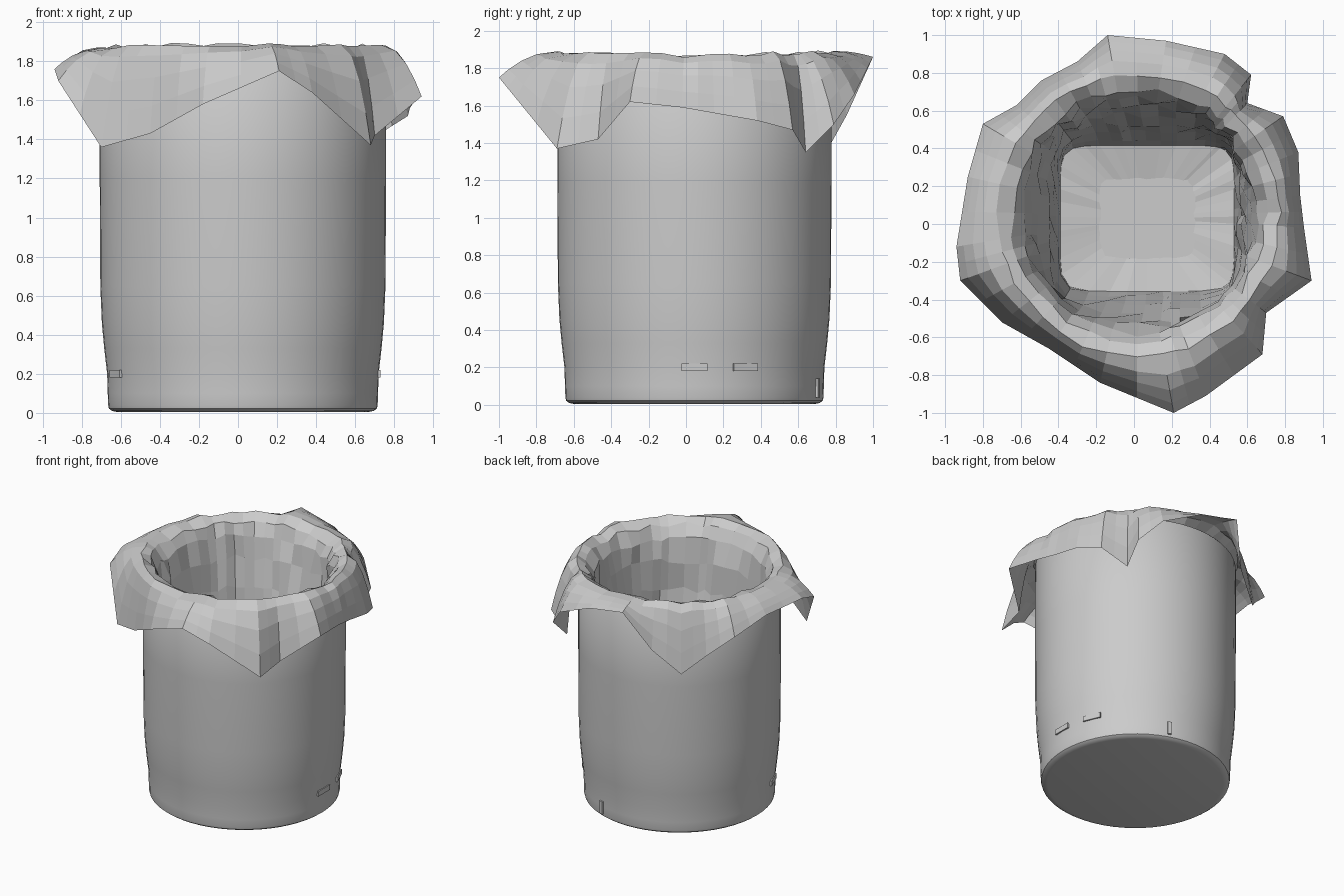
import bpy, bmesh, math, random
from mathutils import Vector

if "Cube" in bpy.data.objects:
    bpy.data.objects.remove(bpy.data.objects["Cube"])

random.seed(4)
CX, CY = 0.025, 0.045          # bin axis


def make_object(name, bm):
    bmesh.ops.recalc_face_normals(bm, faces=bm.faces)
    mesh = bpy.data.meshes.new(name)
    bm.to_mesh(mesh)
    bm.free()
    ob = bpy.data.objects.new(name, mesh)
    bpy.context.collection.objects.link(ob)
    return ob


def loft(name, rings, cap_first=False, cap_last=False):
    """Skin a list of closed point loops with quads."""
    bm = bmesh.new()
    loops = [[bm.verts.new(p) for p in ring] for ring in rings]
    n = len(loops[0])
    for a, b in zip(loops, loops[1:]):
        for i in range(n):
            j = (i + 1) % n
            bm.faces.new((a[i], a[j], b[j], b[i]))
    if cap_first:
        bm.faces.new(loops[0])
    if cap_last:
        bm.faces.new(loops[-1])
    return make_object(name, bm)


# Bin: turned shell, base, outer wall, rim, inner wall and floor
profile = [(0.64, 0.004), (0.67, 0.01), (0.686, 0.022), (0.69, 0.04), (0.692, 0.1),
           (0.695, 0.2), (0.71, 0.33), (0.722, 0.46), (0.73, 0.65), (0.733, 1.2),
           (0.733, 1.80), (0.722, 1.815), (0.71, 1.80), (0.70, 0.6), (0.67, 0.2), (0.64, 0.06)]
SEG = 56
bin_rings = [[(CX + r * math.cos(2 * math.pi * i / SEG),
               CY + r * math.sin(2 * math.pi * i / SEG), z) for i in range(SEG)]
             for r, z in profile]
bin_body = loft("bin_body", bin_rings, True, True)
bpy.context.view_layer.objects.active = bin_body
bin_body.select_set(True)
bpy.ops.object.shade_smooth_by_angle(angle=math.radians(40))
bin_body.select_set(False)


# Small rectangular tabs near the foot of the bin
def tab(name, angle, z, width, height):
    bm = bmesh.new()
    bmesh.ops.create_cube(bm, size=1)
    ob = make_object(name, bm)
    a = math.radians(angle)
    ob.scale = (0.02, width, height)
    ob.rotation_euler = (0, 0, a)
    ob.location = (CX + 0.694 * math.cos(a), CY + 0.694 * math.sin(a), z)


tab("tab_right", 0, 0.20, 0.14, 0.04)
tab("tab_right_rear", 23, 0.20, 0.14, 0.04)
tab("tab_left", 201, 0.20, 0.14, 0.04)
tab("tab_rear", 71, 0.09, 0.03, 0.10)

# Liner bag: hem outline, counter-clockwise from the back-right corner
hem = [(0.60, 0.64, 1.35), (0.62, 0.79, 1.50), (0.48, 0.90, 1.66), (0.17, 0.97, 1.80),
       (-0.14, 1.00, 1.86), (-0.30, 0.86, 1.55), (-0.49, 0.76, 1.37), (-0.62, 0.63, 1.50),
       (-0.80, 0.53, 1.66), (-0.88, 0.25, 1.75), (-0.94, -0.12, 1.76), (-0.92, -0.30, 1.70),
       (-0.70, -0.52, 1.36), (-0.45, -0.66, 1.43), (-0.18, -0.84, 1.58), (0.21, -1.00, 1.75),
       (0.38, -0.91, 1.64), (0.68, -0.69, 1.37), (0.70, -0.47, 1.42), (0.94, -0.30, 1.62),
       (0.90, -0.02, 1.59), (0.88, 0.15, 1.56), (0.87, 0.38, 1.52), (0.79, 0.57, 1.47)]
pts = []
for i, p in enumerate(hem):
    p, q = Vector(p), Vector(hem[(i + 1) % len(hem)])
    pts += [p, (p + q) / 2]
angles = [math.atan2(p.y - CY, p.x - CX) for p in pts]


def inner_ring(radius, z, power, jitter, dx=0.0, dy=0.0, squash=1.0):
    """Crumpled loop, round at power 2 and square at high power."""
    ring = []
    for a in angles:
        c, s = math.cos(a), math.sin(a)
        r = radius / (abs(c) ** power + abs(s) ** power) ** (1 / power)
        r += random.uniform(-jitter, jitter)
        ring.append(Vector((CX + dx + r * c, CY + dy + r * s * squash,
                            z + random.uniform(-jitter, jitter))))
    return ring


# Crest over the bin rim, higher at the front, back and corners
crest = inner_ring(0.745, 1.86, 2, 0.012)
for v, a in zip(crest, angles):
    v.z += 0.02 * abs(math.sin(2 * a)) + 0.02 * abs(math.sin(a)) ** 6

# Skirt draped from the crest out to the hem
skirt = []
for t in (1.0, 0.8, 0.55, 0.28):
    ring = []
    for c, h in zip(crest, pts):
        p = c.lerp(h, t ** 0.8)
        p.z = c.z + (h.z - c.z) * t ** 1.7
        ring.append(p)
    skirt.append(ring)

# Crumpled pouch hanging inside the bin
pouch = [inner_ring(0.67, 1.84, 2, 0.018),
         inner_ring(0.62, 1.75, 2.1, 0.022),
         inner_ring(0.58, 1.58, 2.5, 0.022, 0.01),
         inner_ring(0.545, 1.36, 3, 0.02, 0.02, -0.01, 0.99),
         inner_ring(0.515, 1.08, 4, 0.018, 0.03, -0.01, 0.96),
         inner_ring(0.49, 0.75, 5, 0.014, 0.04, -0.01, 0.92),
         inner_ring(0.475, 0.42, 6, 0.01, 0.045, -0.012, 0.87),
         inner_ring(0.46, 0.20, 8, 0.0, 0.045, -0.015, 0.84),
         inner_ring(0.25, 0.17, 8, 0.008, 0.045, -0.015, 0.84)]
loft("liner_bag", skirt + [crest] + pouch, cap_last=True)
